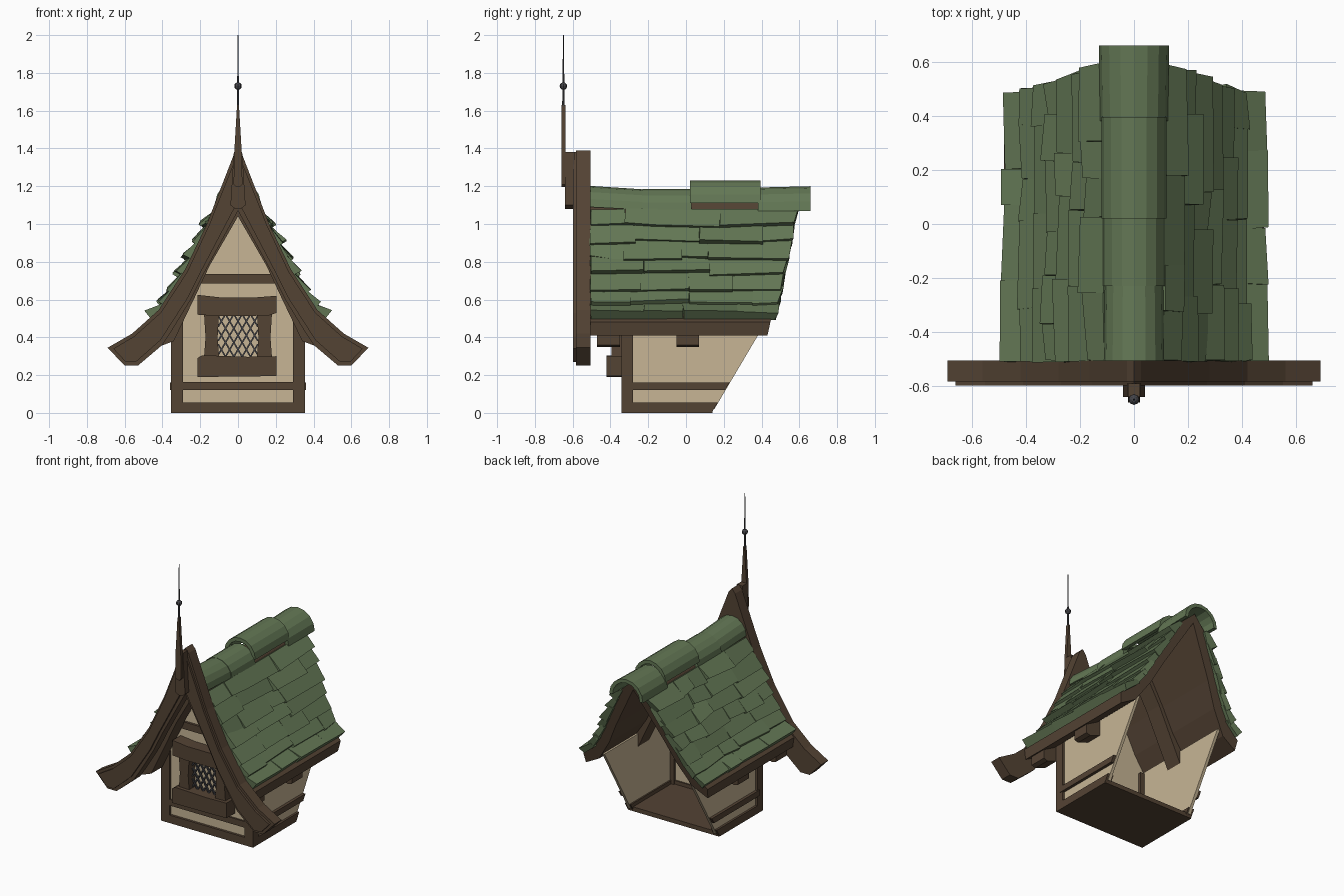
import bpy, bmesh, math, random
from mathutils import Vector, Matrix

if "Cube" in bpy.data.objects:
    bpy.data.objects.remove(bpy.data.objects["Cube"])
random.seed(4)


def material(name, col):
    m = bpy.data.materials.new(name)
    m.diffuse_color = (*col, 1)
    m.use_nodes = True
    m.node_tree.nodes["Principled BSDF"].inputs["Base Color"].default_value = m.diffuse_color
    return m


WOOD = material("dark_wood", (0.088, 0.056, 0.034))
PLASTER = material("plaster", (0.57, 0.46, 0.30))
GREEN = material("green_shingle", (0.125, 0.185, 0.09))
METAL = material("dark_metal", (0.06, 0.06, 0.068))


def finish(name, bm, mat):
    bmesh.ops.recalc_face_normals(bm, faces=bm.faces)
    me = bpy.data.meshes.new(name)
    bm.to_mesh(me)
    bm.free()
    me.materials.append(mat)
    ob = bpy.data.objects.new(name, me)
    bpy.context.collection.objects.link(ob)
    return ob


def prism(name, pts, axis, a, b, mat, back=None):
    """Extrude a profile: axis 'y' takes (x,z) points, axis 'x' takes (y,z)."""
    bm = bmesh.new()
    place = (lambda p, d: (p[0], d, p[1])) if axis == 'y' else (lambda p, d: (d, p[0], p[1]))
    A = [bm.verts.new(place(p, a)) for p in pts]
    B = [bm.verts.new(place(p, b)) for p in pts]
    if back:
        for v in B:
            v.co.y = back(v.co.z)
    bm.faces.new(A)
    bm.faces.new(B)
    n = len(pts)
    for i in range(n):
        j = (i + 1) % n
        bm.faces.new((A[i], A[j], B[j], B[i]))
    return finish(name, bm, mat)


def rect(a, b, c, d):
    return [(a, c), (b, c), (b, d), (a, d)]


def sym(outer, inner):
    """Closed gable profile from its right half (apex to eave, eave to apex)."""
    return (outer + inner + [(-x, z) for x, z in reversed(inner[:-1])]
            + [(-x, z) for x, z in reversed(outer[1:])])


# Roof deck with slanted back edge
deck_top = [(0, 1.16), (0.09, 1.08), (0.20, 0.88), (0.30, 0.69), (0.38, 0.56), (0.48, 0.48)]
deck_low = [(0.47, 0.41), (0.36, 0.47), (0.26, 0.62), (0.18, 0.78), (0, 1.10)]
prism("roof_deck", sym(deck_top, deck_low), 'y', -0.515, 0.4, WOOD,
      back=lambda z: 0.44 + (z - 0.45) * 0.22)

# Rafters under the deck
raft = sym([(0, 1.11), (0.18, 0.79), (0.26, 0.63), (0.36, 0.48), (0.45, 0.43)],
           [(0.45, 0.36), (0.42, 0.35), (0.34, 0.38), (0.23, 0.61), (0.15, 0.78), (0, 1.04)])
prism("rafter_front", raft, 'y', -0.47, -0.35, WOOD)
prism("rafter_rear", raft, 'y', -0.05, 0.07, WOOD)

# Bargeboards, two layers
prism("bargeboard", sym(
    [(0, 1.39), (0.025, 1.36), (0.165, 1.0), (0.28, 0.76), (0.42, 0.545), (0.56, 0.42), (0.69, 0.345)],
    [(0.60, 0.25), (0.53, 0.25), (0.40, 0.36), (0.36, 0.42), (0.25, 0.6), (0.18, 0.74), (0, 1.07)]),
    'y', -0.582, -0.505, WOOD)
prism("bargeboard_face", sym(
    [(0, 1.38), (0.02, 1.33), (0.155, 0.99), (0.27, 0.745), (0.41, 0.53), (0.55, 0.405), (0.66, 0.34)],
    [(0.595, 0.27), (0.54, 0.27), (0.41, 0.385), (0.265, 0.61), (0.195, 0.75), (0, 1.12)]),
    'y', -0.598, -0.58, WOOD)

# Gable post, tapered spike, metal rod and ball
prism("gable_post", [(-0.04, 1.1), (-0.015, 1.08), (0.015, 1.08), (0.04, 1.1), (0.022, 1.38), (-0.022, 1.38)],
      'y', -0.64, -0.59, WOOD)
prism("spike", [(-0.023, 1.21), (-0.01, 1.195), (0.01, 1.195), (0.023, 1.21), (0.021, 1.36), (0.005, 1.63),
                (-0.005, 1.63), (-0.021, 1.36)], 'y', -0.66, -0.638, WOOD)
bm = bmesh.new()
bmesh.ops.create_cone(bm, cap_ends=True, segments=6, radius1=0.007, radius2=0.002, depth=0.42,
                      matrix=Matrix.Translation((0, -0.649, 1.79)))
finish("finial_rod", bm, METAL)
bm = bmesh.new()
bmesh.ops.create_uvsphere(bm, u_segments=8, v_segments=6, radius=0.02,
                          matrix=Matrix.Translation((0, -0.649, 1.73)))
finish("finial_ball", bm, METAL)

# Shingles: rows of uneven wedge boards following the roof curve
curve = [Vector(p) for p in [(0.095, 1.07), (0.20, 0.88), (0.30, 0.69), (0.38, 0.56), (0.46, 0.496)]]
lens = [(b - a).length for a, b in zip(curve, curve[1:])]


def surf(t, off):
    d = t * sum(lens)
    for i, l in enumerate(lens):
        if d <= l or i == len(lens) - 1:
            u = (curve[i + 1] - curve[i]) / l
            return curve[i] + u * d + Vector((-u.y, u.x)) * off
        d -= l


def tile_back(z):
    return 0.475 + (z - 0.5) * 0.2


R = random.uniform
ROWS = 7
for side, label in ((1, "right"), (-1, "left")):
    bm = bmesh.new()
    for r in range(ROWS):
        t0, t1 = r / ROWS - 0.03, (r + 1) / ROWS + 0.015
        end = tile_back(surf(t1, 0.03).y)
        y = -0.512
        while y < end - 0.01:
            y2 = y + R(0.13, 0.36)
            last = end - y2 < 0.1
            lift = R(0.04, 0.062)
            vs = []
            for k, yy in enumerate((y, end if last else y2)):
                low = min(t1 + R(-0.025, 0.02), 1.0)
                lf = lift + R(-0.008, 0.008)
                for t, o in ((max(t0, 0), -0.01), (max(t0, 0), R(0.014, 0.026)), (low, lf), (low, -0.005)):
                    p = surf(t, o)
                    yb = tile_back(p.y) + R(-0.01, 0.01) if last and k else yy + (0.006 if k else R(0, 0.01))
                    vs.append(bm.verts.new((side * p.x, yb, p.y)))
            bm.faces.new(vs[:4])
            bm.faces.new(vs[4:])
            for i in range(4):
                j = (i + 1) % 4
                bm.faces.new((vs[i], vs[j], vs[4 + j], vs[4 + i]))
            y = end if last else y2
    finish("shingles_" + label, bm, GREEN)

# Ridge caps: hollow half tubes
for i, (y0, y1, r0, r1, z0, z1) in enumerate([
        (-0.512, -0.22, 0.112, 0.108, 1.09, 1.075), (-0.23, 0.03, 0.116, 0.116, 1.07, 1.07),
        (0.02, 0.395, 0.12, 0.12, 1.11, 1.11), (0.38, 0.66, 0.125, 0.13, 1.068, 1.07)]):
    bm = bmesh.new()
    rings = []
    for yy, rad, zc in ((y0, r0, z0), (y1, r1, z1)):
        arc = [math.pi * k / 8 for k in range(9)]
        rings.append([bm.verts.new((q * math.cos(a), yy, zc + q * math.sin(a)))
                      for q, seq in ((rad, arc), (rad - 0.025, arc[::-1])) for a in seq])
    n = len(rings[0])
    for k in range(n):
        j = (k + 1) % n
        bm.faces.new((rings[0][k], rings[0][j], rings[1][j], rings[1][k]))
    for ring in rings:
        for k in range(8):
            bm.faces.new((ring[k], ring[k + 1], ring[n - 2 - k], ring[n - 1 - k]))
    finish("ridge_cap_%d" % (i + 1), bm, GREEN)

# Plaster walls, open at the slanted back
prism("front_wall", sym([(0, 1.12), (0.18, 0.80), (0.26, 0.64), (0.34, 0.52)], [(0.34, 0.02), (0, 0.02)]),
      'y', -0.325, -0.30, PLASTER)
for s, label in ((1, "right"), (-1, "left")):
    prism("side_wall_" + label, [(-0.32, 0.02), (0.15, 0.02), (0.44, 0.51), (-0.32, 0.51)],
          'x', s * 0.32, s * 0.34, PLASTER)
    # Side timbers
    prism("corner_post_" + label, rect(s * 0.29, s * 0.355, 0, 0.5), 'y', -0.342, -0.28, WOOD)
    prism("side_sill_" + label, [(-0.3, 0), (0.135, 0), (0.168, 0.055), (-0.3, 0.055)],
          'x', s * 0.31, s * 0.355, WOOD)
    prism("side_rail_" + label, [(-0.3, 0.12), (0.205, 0.12), (0.23, 0.16), (-0.3, 0.16)],
          'x', s * 0.33, s * 0.36, WOOD)

# Floor and front timbers
prism("floor", rect(-0.34, 0.14, 0, 0.03), 'x', -0.35, 0.35, WOOD)
prism("front_sill", rect(-0.33, 0.33, 0, 0.055), 'y', -0.342, -0.29, WOOD)
prism("front_rail", rect(-0.29, 0.29, 0.12, 0.163), 'y', -0.338, -0.31, WOOD)
prism("gable_rail", rect(-0.215, 0.215, 0.685, 0.735), 'y', -0.342, -0.31, WOOD)

# Window frame of rough beams
prism("window_sill", [(-0.215, 0.19), (0.205, 0.195), (0.205, 0.30), (0.05, 0.297), (-0.19, 0.305), (-0.215, 0.29)],
      'y', -0.42, -0.31, WOOD)
prism("window_header", [(-0.215, 0.52), (-0.1, 0.512), (0.16, 0.515), (0.205, 0.53), (0.205, 0.62), (0.1, 0.612),
                        (-0.1, 0.612), (-0.215, 0.625)], 'y', -0.415, -0.31, WOOD)
for s, label in ((1, "right"), (-1, "left")):
    prism("window_jamb_" + label, [(s * 0.1, 0.29), (s * 0.18, 0.29), (s * 0.172, 0.4), (s * 0.18, 0.53),
                                   (s * 0.1, 0.53), (s * 0.108, 0.4)], 'y', -0.395, -0.31, WOOD)

# Diamond window lattice: crossing bars clipped to the opening
bm = bmesh.new()
SL = 1.7
for s in (1, -1):
    for k in range(-4, 5):
        zc = 0.41 + k * 0.075
        lo, hi = sorted(((0.295 - zc) / (s * SL), (0.525 - zc) / (s * SL)))
        xa, xb = max(lo, -0.105), min(hi, 0.105)
        if xb - xa < 0.01:
            continue
        a, b = Vector((xa, -0.35, zc + s * SL * xa)), Vector((xb, -0.35, zc + s * SL * xb))
        d = b - a
        bmesh.ops.create_cube(bm, size=1, matrix=Matrix.Translation((a + b) / 2)
                              @ Matrix.Rotation(-math.atan2(d.z, d.x), 4, 'Y')
                              @ Matrix.Diagonal((d.length, 0.012, 0.008, 1)))
finish("window_lattice", bm, METAL)
